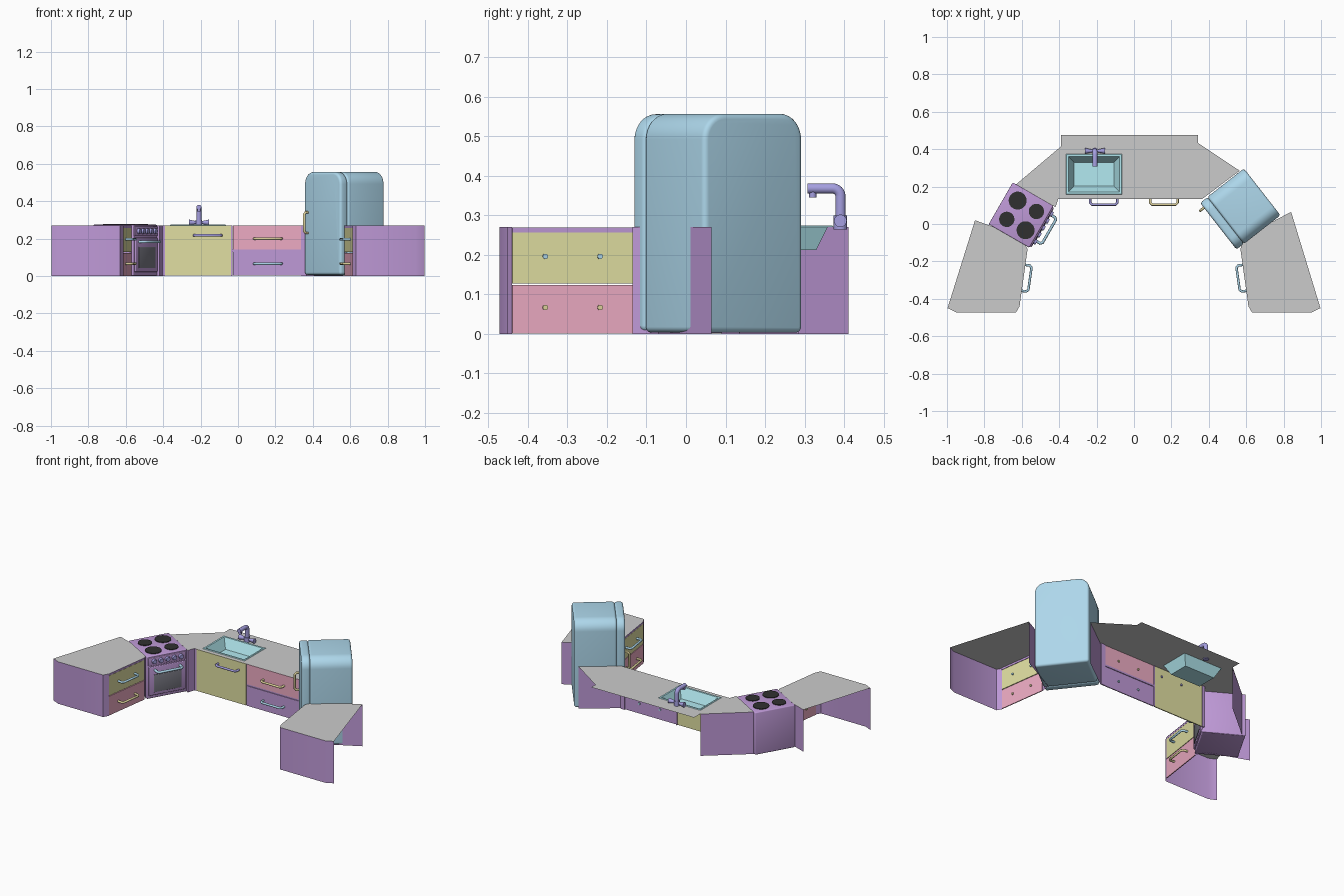
import bpy, bmesh
from math import radians, sin, cos, pi
from mathutils import Matrix, Vector

if "Cube" in bpy.data.objects:
    bpy.data.objects.remove(bpy.data.objects["Cube"])

H = 0.27


def material(name, rgb):
    m = bpy.data.materials.new(name)
    m.diffuse_color = (*rgb, 1)
    m.use_nodes = True
    m.node_tree.nodes["Principled BSDF"].inputs["Base Color"].default_value = m.diffuse_color
    return m


PURPLE = material("purple", (0.52, 0.32, 0.68))
BLUE = material("blue", (0.42, 0.68, 0.83))
AQUA = material("aqua", (0.45, 0.82, 0.88))
YELLOW = material("yellow", (0.75, 0.74, 0.36))
PINK = material("pink", (0.85, 0.41, 0.55))
BEIGE = material("beige", (0.75, 0.66, 0.34))
LILAC = material("lilac", (0.38, 0.35, 0.75))
BLACK = material("black", (0.03, 0.03, 0.03))
GLASS = material("glass", (0.2, 0.2, 0.24))


def place(x, y, deg):
    return Matrix.Translation((x, y, 0)) @ Matrix.Rotation(radians(deg), 4, 'Z')


I = Matrix.Identity(4)


def finish(bm, name, mat, M=I, recalc=True):
    if recalc:
        bmesh.ops.recalc_face_normals(bm, faces=bm.faces)
    me = bpy.data.meshes.new(name)
    bm.to_mesh(me)
    bm.free()
    me.shade_smooth()
    me.set_sharp_from_angle(angle=radians(35))
    if mat:
        me.materials.append(mat)
    ob = bpy.data.objects.new(name, me)
    bpy.context.collection.objects.link(ob)
    ob.matrix_world = M
    return ob


def box(name, lo, hi, mat, M=I, bevel=0.0):
    bm = bmesh.new()
    lo, hi = Vector(lo), Vector(hi)
    size = hi - lo
    bmesh.ops.create_cube(bm, size=1, matrix=Matrix.Translation((lo + hi) / 2) @ Matrix.Diagonal((*size, 1)))
    if bevel:
        bmesh.ops.bevel(bm, geom=bm.edges[:], offset=bevel, segments=3, profile=0.5, affect='EDGES')
    return finish(bm, name, mat, M)


def cone(name, p, q, r1, r2, mat, M=I, n=24):
    p, q = Vector(p), Vector(q)
    bm = bmesh.new()
    rot = (q - p).to_track_quat('Z', 'Y').to_matrix().to_4x4()
    bmesh.ops.create_cone(bm, cap_ends=True, segments=n, radius1=r1, radius2=r2,
                          depth=(q - p).length, matrix=Matrix.Translation((p + q) / 2) @ rot)
    return finish(bm, name, mat, M)


def wall(name, path, mat=PURPLE):
    bm = bmesh.new()
    cols = [[bm.verts.new((x, y, z)) for z in (0, H)] for x, y in path]
    for a, b in zip(cols, cols[1:]):
        bm.faces.new((a[0], b[0], b[1], a[1]))
    return finish(bm, name, mat)


def worktop(name, outline, hole=None):
    bm = bmesh.new()
    for ring in filter(None, (outline, hole)):
        vs = [bm.verts.new((x, y, H)) for x, y in ring]
        for i in range(len(vs)):
            bm.edges.new((vs[i - 1], vs[i]))
    bmesh.ops.triangle_fill(bm, edges=bm.edges[:], use_beauty=True, normal=(0, 0, 1))
    for f in bm.faces:
        f.normal_update()
        if f.normal.z < 0:
            f.normal_flip()
    return finish(bm, name, None, recalc=False)


def tube(name, pts, r, mat, M=I):
    cu = bpy.data.curves.new(name, 'CURVE')
    cu.dimensions = '3D'
    cu.bevel_depth, cu.bevel_resolution, cu.use_fill_caps = r, 3, True
    sp = cu.splines.new('POLY')
    sp.points.add(len(pts) - 1)
    for p, c in zip(sp.points, pts):
        p.co = (*c, 1)
    ob = bpy.data.objects.new(name, cu)
    bpy.context.collection.objects.link(ob)
    ob.matrix_world = M
    cu.materials.append(mat)
    bpy.ops.object.select_all(action='DESELECT')
    ob.select_set(True)
    bpy.context.view_layer.objects.active = ob
    bpy.ops.object.convert(target='MESH')
    bpy.ops.object.shade_smooth_by_angle(angle=radians(50))


def handle(name, x, y, z, half, mat, M=I, out=0.03, upright=False, r=0.007):
    # U-shaped bar whose feet poke through the front
    prof = [(-half, 0.012), (-half, -out + 0.01), (-half + 0.01, -out),
            (half - 0.01, -out), (half, -out + 0.01), (half, 0.012)]
    pts = [(x, y + d, z + t) if upright else (x + t, y + d, z) for t, d in prof]
    tube(name, pts, r, mat, M)


# Left and right side counters, open at the outer side
tips = {-1: ((-0.85, 0.02), (-0.60, -0.07)), 1: ((0.84, 0.065), (0.585, -0.07))}
for s, side in ((-1, "left"), (1, "right")):
    tip, inner = tips[s]
    front = [(s * 0.997, -0.45), (s * 0.95, -0.472), (s * 0.63, -0.472), (s * 0.612, -0.44)]
    worktop(side + "_worktop", [tip] + front + [(s * 0.569, -0.135), inner])
    wall(side + "_end_panel", front)
    wall(side + "_rear_panel", [tip, inner, (s * 0.569, -0.135)])
    M = place(s * 0.591, -0.288, -s * 81.9)
    box(side + "_top_rail", (-0.154, 0, 0.257), (0.154, 0.008, H - 0.001), PURPLE, M)
    for nm, z0, z1, c, hc in (("lower", 0.001, 0.124, PINK, BEIGE), ("upper", 0.128, 0.256, YELLOW, BLUE)):
        box(f"{side}_{nm}_drawer", (-0.154, 0, z0), (0.154, 0.006, z1), c, M)
        handle(f"{side}_{nm}_drawer_handle", 0, 0, (z0 + z1) / 2 + 0.004, 0.07, hc, M, out=0.035)

# Main back counter with a cut-out for the sink
SX, SY = -0.214, 0.266


def rect(hx, hy):
    return [(SX - hx, SY - hy), (SX + hx, SY - hy), (SX + hx, SY + hy), (SX - hx, SY + hy)]


worktop("main_worktop", [(-0.39, 0.475), (0.342, 0.475), (0.342, 0.433), (0.565, 0.285), (0.365, 0.134),
                         (-0.405, 0.134), (-0.42, 0.09), (-0.635, 0.208), (-0.39, 0.415)], rect(0.14, 0.097))
wall("main_left_back_panel", [(-0.39, 0.412), (-0.635, 0.208), (-0.42, 0.09), (-0.405, 0.136)])
wall("main_right_side_panel", [(0.365, 0.136), (0.565, 0.285)])
for i, (x0, x1) in enumerate(((-0.407, -0.391), (-0.037, -0.029), (0.336, 0.366))):
    box(f"main_frame_post_{i + 1}", (x0, 0.137, 0), (x1, 0.145, H - 0.001), PURPLE)
box("main_frame_rail", (-0.03, 0.138, 0.129), (0.337, 0.145, 0.141), PURPLE)
for nm, x0, x1, z0, z1, c, hx, hz, hc in (
        ("sink_door", -0.39, -0.038, 0.002, H - 0.001, YELLOW, -0.162, 0.217, LILAC),
        ("main_upper_drawer", -0.028, 0.336, 0.141, H - 0.001, PINK, 0.16, 0.2, BEIGE),
        ("main_lower_drawer", -0.028, 0.336, 0.002, 0.13, PURPLE, 0.16, 0.066, BLUE)):
    box(nm, (x0, 0.134, z0), (x1, 0.14, z1), c)
    handle(nm + "_handle", hx, 0.134, hz, 0.073, hc)

# Sink basin with rim
bm = bmesh.new()
rings = [[bm.verts.new((x, y, z)) for x, y in rect(hx, hy)] for hx, hy, z in
         ((0.15, 0.108, H + 0.001), (0.147, 0.105, H + 0.004), (0.137, 0.094, H + 0.003), (0.106, 0.064, 0.212))]
for a, b in zip(rings, rings[1:]):
    for i in range(4):
        bm.faces.new((a[i - 1], a[i], b[i], b[i - 1]))
bm.faces.new(rings[-1])
finish(bm, "sink_basin", AQUA)

# Tap
TX, TY = -0.209, 0.391
bend = [(TX, TY - 0.02 + 0.02 * cos(a), 0.348 + 0.02 * sin(a)) for a in (i * pi / 12 for i in range(7))]
tube("tap_spout", [(TX, TY, H)] + bend + [(TX, 0.308, 0.368)], 0.0135, LILAC)
cone("tap_nozzle", (TX, 0.321, 0.345), (TX, 0.321, 0.366), 0.009, 0.009, LILAC)
cone("tap_base", (TX, TY, 0.264), (TX, TY, 0.3), 0.017, 0.017, LILAC)
for s, side in ((-1, "left"), (1, "right")):
    cone(f"tap_{side}_knob", (TX + s * 0.01, TY, 0.286), (TX + s * 0.054, TY, 0.286), 0.006, 0.016, LILAC)

# Oven
M = place(-0.601, 0.046, 60)
box("oven_body", (-0.129, -0.122, 0.001), (0.129, 0.129, 0.274), PURPLE, M, 0.006)
box("oven_door", (-0.118, -0.131, 0.022), (0.118, -0.118, 0.205), PURPLE, M, 0.005)
box("oven_window", (-0.088, -0.134, 0.042), (0.088, -0.128, 0.155), GLASS, M, 0.002)
box("oven_control_panel", (-0.122, -0.129, 0.213), (0.122, -0.118, 0.266), PURPLE, M, 0.004)
handle("oven_handle", 0, -0.13, 0.183, 0.08, BLUE, M, out=0.04, r=0.008)
for i in range(5):
    x = (i - 2) * 0.043
    cone(f"oven_knob_{i + 1}", (x, -0.127, 0.24), (x, -0.142, 0.24), 0.016, 0.013, LILAC, M, 16)
for i, (x, y, r) in enumerate(((1, 1, 0.048), (1, -1, 0.041), (-1, 1, 0.041), (-1, -1, 0.048))):
    cone(f"burner_{i + 1}", (x * 0.058, y * 0.058, 0.27), (x * 0.058, y * 0.058, 0.278), r, r, BLACK, M, 32)


# Fridge: rounded front profile extruded in depth
def fridge_part(name, y0, y1, w, z0, z1, bevel):
    bm = bmesh.new()
    pts = []
    for cx, cz, r, a0 in ((1, 1, 0.065, 0), (-1, 1, 0.065, 90), (-1, 0, 0.015, 180), (1, 0, 0.015, 270)):
        ox, oz = cx * (w / 2 - r), (z1 - r if cz else z0 + r)
        for i in range(9):
            a = radians(a0 + i * 90 / 8)
            pts.append((ox + r * cos(a), y0, oz + r * sin(a)))
    face = bm.faces.new([bm.verts.new(p) for p in pts])
    ext = bmesh.ops.extrude_face_region(bm, geom=[face])
    bmesh.ops.translate(bm, vec=(0, y1 - y0, 0), verts=[v for v in ext["geom"] if isinstance(v, bmesh.types.BMVert)])
    bm.normal_update()
    rim = [e for e in bm.edges if abs(e.verts[0].co.y - e.verts[1].co.y) < 1e-5]
    bmesh.ops.bevel(bm, geom=rim, offset=bevel, segments=4, profile=0.5, affect='EDGES')
    finish(bm, name, BLUE, M)


M = place(0.568, 0.08, -52)
fridge_part("fridge_body", -0.1, 0.149, 0.318, 0.003, 0.557, 0.014)
fridge_part("fridge_door", -0.149, -0.098, 0.316, 0.006, 0.556, 0.014)
handle("fridge_handle", -0.125, -0.149, 0.285, 0.055, BEIGE, M, out=0.025, upright=True)
